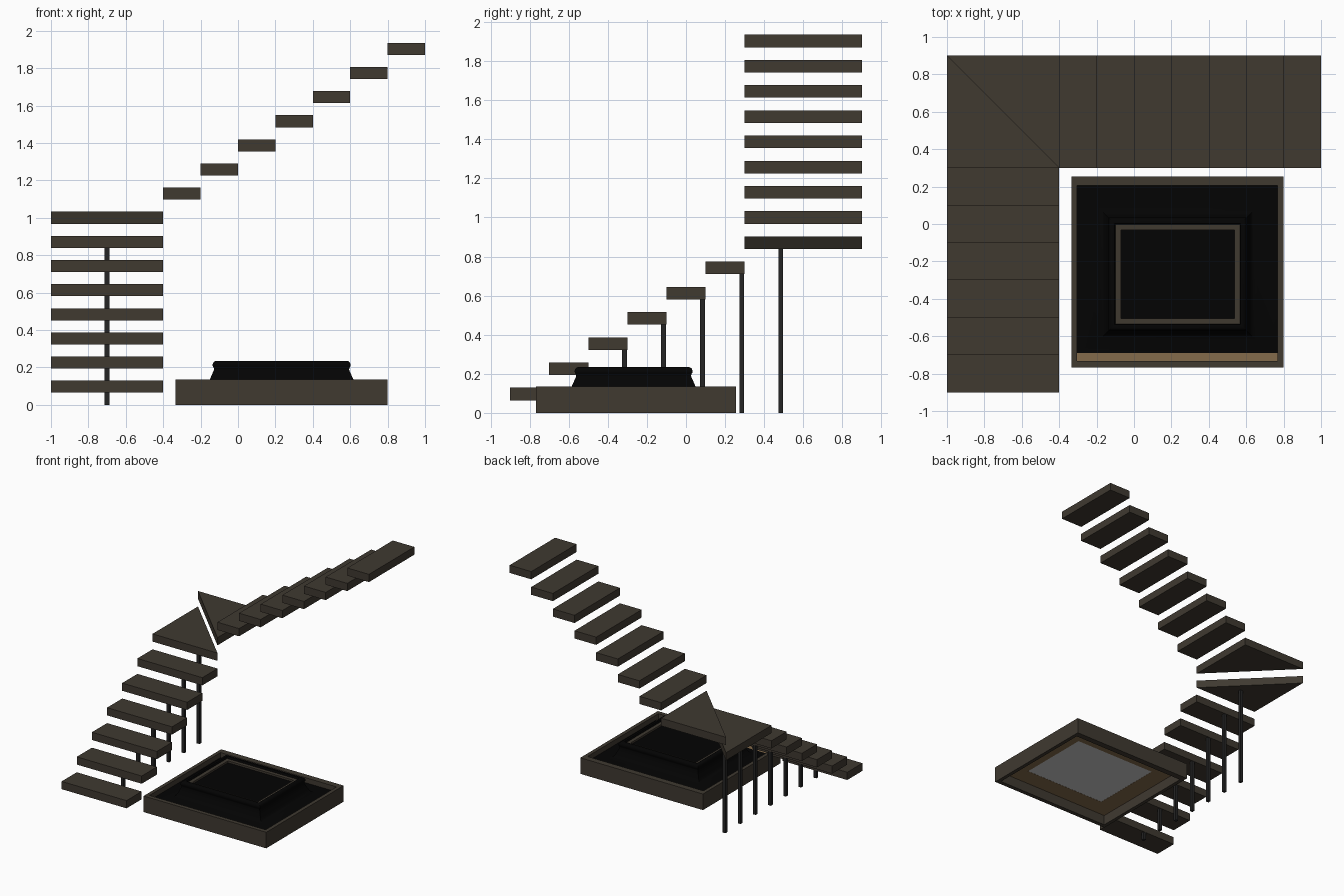
import bpy, bmesh, math

if "Cube" in bpy.data.objects:
    bpy.data.objects.remove(bpy.data.objects["Cube"])

def mat(name, c):
    m = bpy.data.materials.new(name)
    m.diffuse_color = (*c, 1)
    m.use_nodes = True
    m.node_tree.nodes["Principled BSDF"].inputs["Base Color"].default_value = m.diffuse_color
    return m

WOOD = mat("dark_wood", (0.05, 0.041, 0.030))
BLACK = mat("black", (0.001, 0.001, 0.001))
STEEL = mat("dark_steel", (0.018, 0.018, 0.018))
TAN = mat("tan_wood", (0.23, 0.145, 0.07))

def finish(name, bm, material):
    bmesh.ops.recalc_face_normals(bm, faces=bm.faces)
    me = bpy.data.meshes.new(name)
    bm.to_mesh(me)
    bm.free()
    ob = bpy.data.objects.new(name, me)
    bpy.context.collection.objects.link(ob)
    if material:
        me.materials.append(material)
    return ob

def prism(name, pts, z0, z1, material):
    bm = bmesh.new()
    f = bm.faces.new([bm.verts.new((x, y, z0)) for x, y in pts])
    top = bmesh.ops.extrude_face_region(bm, geom=[f])["geom"]
    bmesh.ops.translate(bm, vec=(0, 0, z1 - z0),
                        verts=[v for v in top if isinstance(v, bmesh.types.BMVert)])
    return finish(name, bm, material)

def rect(x0, x1, y0, y1):
    return [(x0, y0), (x1, y0), (x1, y1), (x0, y1)]

def box(name, x0, x1, y0, y1, z0, z1, material):
    return prism(name, rect(x0, x1, y0, y1), z0, z1, material)

def loft(name, rects, material, closed=False):
    """Join a sequence of rectangles (x0, x1, y0, y1, z) with mitred corners."""
    bm = bmesh.new()
    rings = [[bm.verts.new((x, y, r[4])) for x, y in rect(*r[:4])] for r in rects]
    pairs = list(zip(rings, rings[1:])) + ([(rings[-1], rings[0])] if closed else [])
    for r, s in pairs:
        for i in range(4):
            j = (i + 1) % 4
            bm.faces.new((r[i], r[j], s[j], s[i]))
    return finish(name, bm, material)

RISE, THICK = 0.129, 0.0645

def tread(k, pts):
    prism(f"tread_{k:02d}", pts, k * RISE - THICK, k * RISE, WOOD)

# lower flight, two corner winders, upper flight
for i in range(6):
    y = -0.9 + 0.2 * i
    tread(i + 1, rect(-1, -0.4, y, y + 0.2))
tread(7, [(-1, 0.3), (-0.4, 0.3), (-1, 0.9)])
tread(8, [(-0.4, 0.3), (-0.4, 0.9), (-1, 0.9)])
for i in range(7):
    x = -0.4 + 0.2 * i
    tread(i + 9, rect(x, x + 0.2, 0.3, 0.9))

# square support posts under lower flight and first winder
P = 0.0125
for k in range(1, 8):
    y = -0.915 + 0.2 * k
    box(f"post_{k}", -0.7 - P, -0.7 + P, y - P, y + P, 0, k * RISE - THICK, STEEL)

# pit frame
O = (-0.335, 0.798, -0.767, 0.255)
I = (-0.305, 0.767, -0.732, 0.205)
loft("pit_frame", [(*O, 0), (*O, 0.134), (*I, 0.134), (*I, 0)], WOOD, closed=True)

# flared surround with rolled rim: half size in x, height
CX, CY, DY = 0.233, -0.268, 0.067
def around(h, z):
    return (CX - h, CX + h, CY - h + DY, CY + h - DY, z)

# floor board open in the middle, with a grey plate seen from below
hole = around(0.38, 0)[:4]
loft("pit_floor", [(*I, 0.084), (*I, 0.090), (*hole, 0.090), (*hole, 0.084)], TAN, closed=True)
box("pit_base_plate", *hole, 0.085, 0.095, None)

# black tray sloping up into a flare, ending in a rolled rim
profile = [(0.425, 0.104), (0.405, 0.110), (0.393, 0.120), (0.384, 0.135),
           (0.373, 0.160), (0.361, 0.187)]
profile += [(0.347 + 0.022 * math.cos(math.radians(a)), 0.213 + 0.022 * math.sin(math.radians(a)))
            for a in range(-45, 91, 27)]
profile += [(0.337, 0.234), (0.333, 0.228), (0.333, 0.205)]
s = loft("flared_surround", [(-0.305, 0.767, -0.69, 0.205, 0.092)]
         + [around(h, z) for h, z in profile], BLACK)

# wooden inner trim and dark panel
a, b = around(0.334, 0)[:4], around(0.303, 0)[:4]
loft("inner_trim", [(*a, 0.19), (*a, 0.218), (*b, 0.218), (*b, 0.19)], WOOD, closed=True)
box("dark_panel", *b, 0.192, 0.202, BLACK)

bpy.context.view_layer.objects.active = s
s.select_set(True)
bpy.ops.object.shade_smooth_by_angle(angle=math.radians(35))
